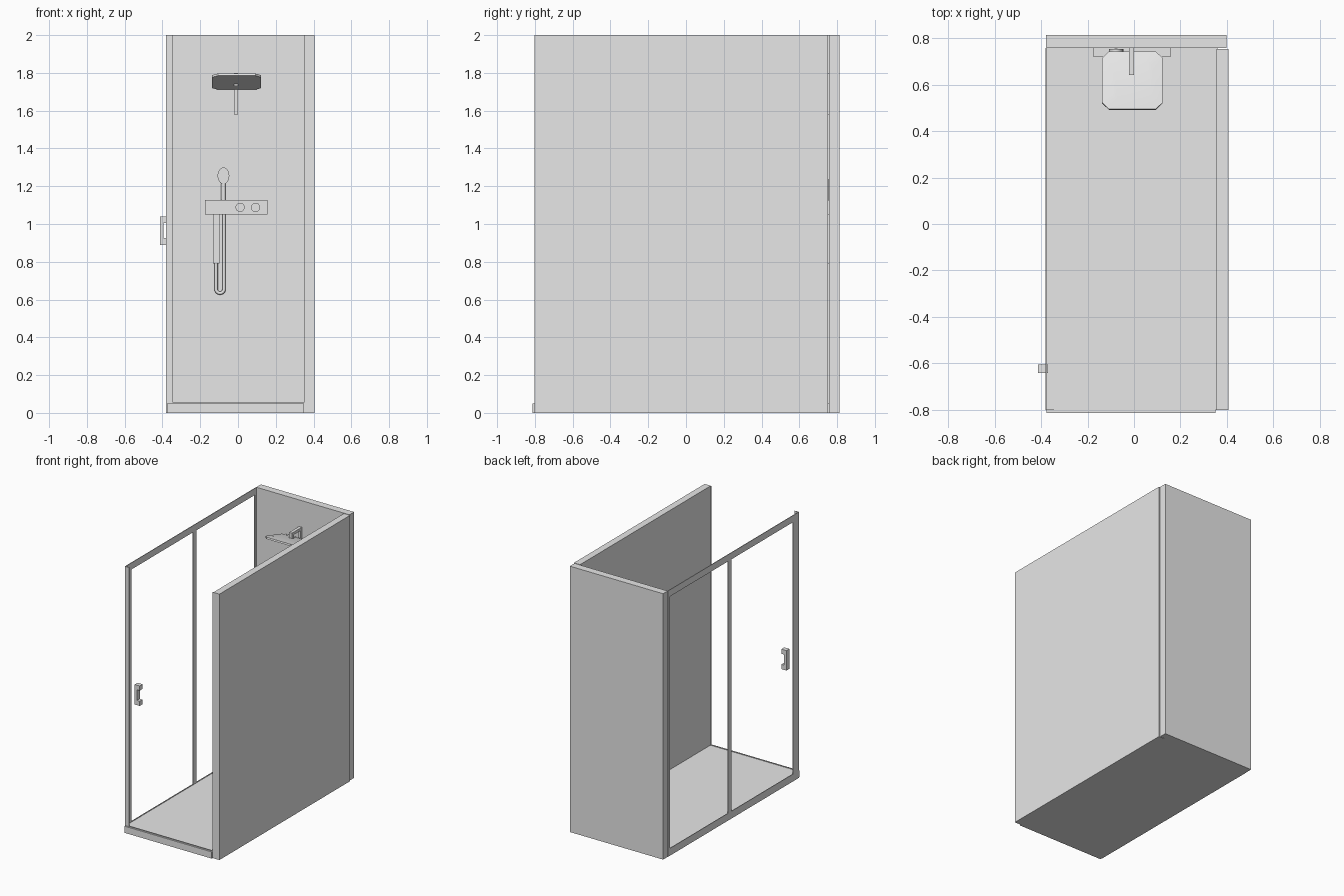
import bpy, bmesh, math
from mathutils import Matrix, Vector

if "Cube" in bpy.data.objects:
    bpy.data.objects.remove(bpy.data.objects["Cube"])

grey = bpy.data.materials.new("light_grey")
grey.diffuse_color = (0.8, 0.8, 0.8, 1)
grey.use_nodes = True
grey.node_tree.nodes["Principled BSDF"].inputs["Base Color"].default_value = grey.diffuse_color


def add_object(name, bm, smooth=False):
    bmesh.ops.recalc_face_normals(bm, faces=bm.faces[:])
    mesh = bpy.data.meshes.new(name)
    bm.to_mesh(mesh)
    bm.free()
    mesh.materials.append(grey)
    ob = bpy.data.objects.new(name, mesh)
    bpy.context.collection.objects.link(ob)
    if smooth:
        bpy.ops.object.select_all(action='DESELECT')
        ob.select_set(True)
        bpy.context.view_layer.objects.active = ob
        bpy.ops.object.shade_smooth_by_angle(angle=math.radians(35))
    return ob


def boxes(name, *ranges):
    """One object made of boxes, each given as (x0, x1, y0, y1, z0, z1)."""
    bm = bmesh.new()
    for x0, x1, y0, y1, z0, z1 in ranges:
        size = Matrix.Diagonal((x1 - x0, y1 - y0, z1 - z0, 1))
        mid = Matrix.Translation(((x0 + x1) / 2, (y0 + y1) / 2, (z0 + z1) / 2))
        bmesh.ops.create_cube(bm, size=1, matrix=mid @ size)
    return add_object(name, bm)


def cylinder(name, centre, rx, rz, depth, tilt=0.0, axis='Y'):
    """Elliptic cylinder along y, or along z when axis is Z."""
    bm = bmesh.new()
    turn = Matrix.Rotation(math.radians(90 + tilt) if axis == 'Y' else 0, 4, 'X')
    m = Matrix.Translation(centre) @ turn @ Matrix.Diagonal((rx, rz, 1, 1))
    bmesh.ops.create_cone(bm, cap_ends=True, segments=32, radius1=1, radius2=1,
                          depth=depth, matrix=m)
    return add_object(name, bm, True)


# Tray, walls and threshold
boxes("floor_tray", (-0.375, 0.36, -0.797, 0.757, 0, 0.05))
boxes("back_wall", (-0.378, 0.398, 0.757, 0.812, 0, 2))
boxes("right_wall", (0.355, 0.406, -0.797, 0.752, 0, 2))
boxes("threshold", (-0.376, 0.35, -0.812, -0.797, 0, 0.05))

# Thin front surround: two uprights and a sill
boxes("front_surround",
      (-0.38, -0.345, -0.801, -0.797, 0, 2),
      (0.35, 0.406, -0.801, -0.797, 0, 2),
      (-0.345, 0.35, -0.801, -0.797, 0, 0.055))

# Thin left door frame with a middle bar
fx = (-0.38, -0.375)
boxes("left_door_frame",
      (*fx, -0.797, -0.73, 0.055, 1.95),
      (*fx, 0.735, 0.757, 0.055, 1.95),
      (*fx, 0.0, 0.042, 0.055, 1.95),
      (*fx, -0.797, 0.757, 0, 0.055),
      (*fx, -0.797, 0.757, 1.95, 2))

# C-shaped door handle
boxes("door_handle",
      (-0.413, -0.394, -0.64, -0.605, 0.89, 1.04),
      (-0.394, -0.37, -0.64, -0.605, 0.89, 0.925),
      (-0.394, -0.37, -0.64, -0.605, 1.005, 1.04))

# Overhead shower arm: wall plate, horizontal arm, drop to the head
boxes("shower_arm",
      (-0.022, 0.001, 0.742, 0.757, 1.58, 1.8),
      (-0.022, 0.001, 0.64, 0.742, 1.78, 1.8),
      (-0.022, 0.001, 0.64, 0.662, 1.73, 1.78))

# Overhead shower head: tilted square plate with cut corners and a slightly raised top
bm = bmesh.new()
hw, cut = 0.13, 0.03
corners = []
for sx, sy in ((1, 1), (-1, 1), (-1, -1), (1, -1)):
    pair = [(sx * hw, sy * (hw - cut)), (sx * (hw - cut), sy * hw)]
    corners += pair if sx * sy > 0 else pair[::-1]
rings = []
for scale, z in ((1, 0), (1, 0.012), (0.65, 0.018)):
    rings.append([bm.verts.new((x * scale, y * scale, z)) for x, y in corners])
bm.faces.new(rings[0])
bm.faces.new(rings[2])
for low, high in zip(rings, rings[1:]):
    for i in range(8):
        j = (i + 1) % 8
        bm.faces.new((low[i], low[j], high[j], high[i]))
bm.transform(Matrix.Translation((-0.007, 0.615, 1.748))
             @ Matrix.Rotation(math.radians(-16.5), 4, 'X'))
add_object("overhead_shower_head", bm, True)

# Mixer bar with two knobs
boxes("mixer_bar", (-0.175, 0.156, 0.718, 0.757, 1.05, 1.127))
for side, x in (("left", 0.011), ("right", 0.093)):
    cylinder("mixer_knob_" + side, (x, 0.712, 1.088), 0.024, 0.024, 0.022)

# Hand shower: oval head and round handle
cylinder("hand_shower_head", (-0.077, 0.742, 1.255), 0.031, 0.044, 0.02)
cylinder("hand_shower_handle", (-0.077, 0.744, 1.16), 0.012, 0.012, 0.15, axis='Z')

# Hose holder below the mixer
boxes("hose_holder", (-0.133, -0.097, 0.728, 0.757, 0.79, 1.05))

# Hose: a long U-shaped tube
path = [Vector((-0.116, 0.744, 0.82))]
for i in range(13):
    a = math.pi + math.pi * i / 12
    path.append(Vector((-0.095 + 0.021 * math.cos(a), 0.744, 0.655 + 0.021 * math.sin(a))))
path.append(Vector((-0.074, 0.744, 1.06)))
curve = bpy.data.curves.new("hose", 'CURVE')
curve.dimensions = '3D'
curve.bevel_depth = 0.009
curve.bevel_resolution = 3
curve.use_fill_caps = True
spline = curve.splines.new('POLY')
spline.points.add(len(path) - 1)
for point, co in zip(spline.points, path):
    point.co = (*co, 1)
curve.materials.append(grey)
hose = bpy.data.objects.new("hose", curve)
bpy.context.collection.objects.link(hose)
bpy.ops.object.select_all(action='DESELECT')
hose.select_set(True)
bpy.context.view_layer.objects.active = hose
bpy.ops.object.convert(target='MESH')
bpy.ops.object.shade_smooth_by_angle(angle=math.radians(40))
